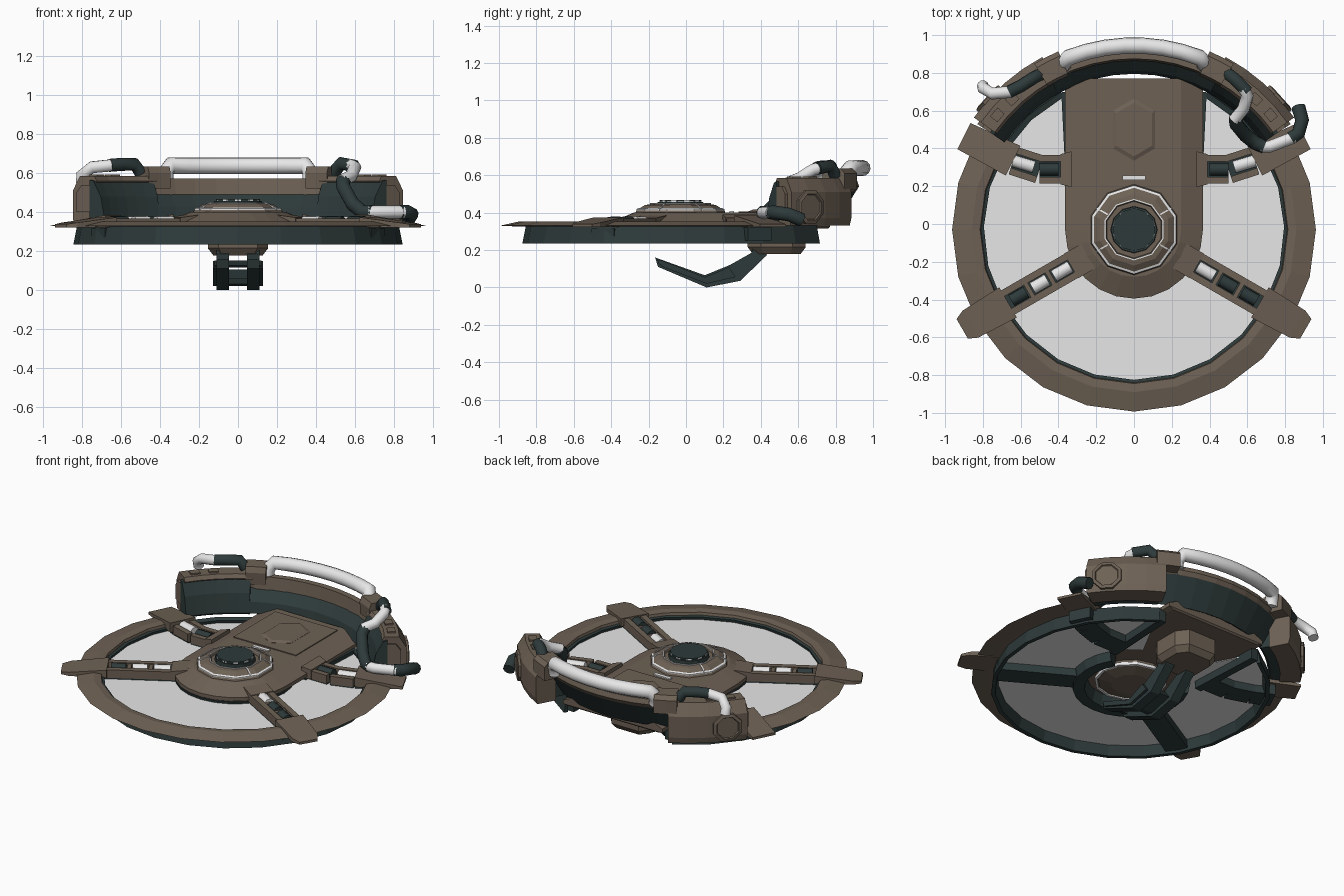
import bpy, bmesh, math
from mathutils import Vector, Quaternion

if "Cube" in bpy.data.objects:
    bpy.data.objects.remove(bpy.data.objects["Cube"])

CY = -0.03  # y of the disc centre


def mat(name, r, g, b, a=1.0):
    m = bpy.data.materials.new(name)
    m.diffuse_color = (r, g, b, a)
    m.use_nodes = True
    m.node_tree.nodes["Principled BSDF"].inputs["Base Color"].default_value = m.diffuse_color
    return m


BROWN = mat("brown metal", 0.155, 0.120, 0.090)
DARK = mat("dark green metal", 0.027, 0.042, 0.042)
WHITE = mat("white pipe", 0.82, 0.82, 0.82)
GLASS = mat("grey glass", 0.82, 0.82, 0.82, 0.8)


def loft(name, loops, m, caps=True, smooth=False):
    """Skin a row of closed point loops."""
    bm = bmesh.new()
    rows = [[bm.verts.new(p) for p in lp] for lp in loops]
    n = len(rows[0])
    for a, b in zip(rows, rows[1:]):
        for i in range(n):
            j = (i + 1) % n
            bm.faces.new((a[i], a[j], b[j], b[i]))
    if caps:
        bm.faces.new(rows[0])
        bm.faces.new(rows[-1])
    bmesh.ops.recalc_face_normals(bm, faces=bm.faces)
    me = bpy.data.meshes.new(name)
    bm.to_mesh(me)
    bm.free()
    me.materials.append(m)
    ob = bpy.data.objects.new(name, me)
    bpy.context.collection.objects.link(ob)
    if smooth:
        bpy.ops.object.select_all(action='DESELECT')
        ob.select_set(True)
        bpy.context.view_layer.objects.active = ob
        bpy.ops.object.shade_smooth_by_angle(angle=math.radians(50))
    return ob


def pol(r, deg, z):
    a = math.radians(deg)
    return (r * math.cos(a), CY + r * math.sin(a), z)


def arc(name, section, a0, a1, n, m):
    """Sweep an (r, z) section around the disc centre."""
    return loft(name, [[pol(r, a0 + (a1 - a0) * i / n, z) for r, z in section]
                       for i in range(n + 1)], m)


def stack(name, rz, sides, m, turn=0):
    return loft(name, [[pol(r, turn + 360 * i / sides, z) for i in range(sides)]
                       for r, z in rz], m)


def prism(name, pts, z0, z1, m):
    return loft(name, [[(x, y, z) for x, y in pts] for z in (z0, z1)], m)


def beam(name, p, q, w0, w1, low, top0, top1, m, off=0.0):
    """Bar from p to q in plan, with its own width and top height at each end."""
    p, q = Vector(p), Vector(q)
    d = (q - p).normalized()
    s = Vector((-d.y, d.x))
    loops = []
    for c, w, t in ((p, w0, top0), (q, w1, top1)):
        a, b = c + s * (off + w / 2), c + s * (off - w / 2)
        loops.append([(a.x, a.y, low), (b.x, b.y, low), (b.x, b.y, t), (a.x, a.y, t)])
    return loft(name, loops, m)


def tube(name, pts, r, m, sides=10):
    pts = [Vector(p) for p in pts]
    loops, prev, q = [], Vector((0, 0, 1)), Quaternion()
    for i, p in enumerate(pts):
        t = (pts[min(i + 1, len(pts) - 1)] - pts[max(i - 1, 0)]).normalized()
        q = prev.rotation_difference(t) @ q
        prev = t
        loops.append([p + q @ Vector((r * math.cos(k * math.tau / sides),
                                      r * math.sin(k * math.tau / sides), 0))
                      for k in range(sides)])
    return loft(name, loops, m, smooth=True)


# Outer ring, skirt and glass floor
arc("outer_ring", [(.963, .33), (.86, .353), (.815, .347), (.81, .328), (.86, .325)], 150, 390, 16, BROWN)
arc("ring_skirt", [(.825, .335), (.845, .235), (.82, .235), (.795, .325)], 118, 422, 20, DARK)
arc("glass_floor", [(.36, .300), (.82, .300), (.82, .306), (.36, .306)], 118, 422, 20, GLASS)


# Central deck
def stadium(r, yend, z):
    pts = [pol(r, 180 + 15 * i, z) for i in range(13)]
    return pts + [(r, yend, z), (-r, yend, z)]


loft("deck", [stadium(.33, .76, .315), stadium(.365, .77, .325), stadium(.365, .77, .35),
              stadium(.25, .77, .40)], BROWN)
prism("deck_panel", [(-.23, .28), (.23, .28), (.23, .72), (-.23, .72)], .395, .406, BROWN)


def hexagon(k, z):
    return [(x * k, .50 + y * k, z) for x, y in ((0, .165), (.11, .10), (.11, -.10),
                                                 (0, -.165), (-.11, -.10), (-.11, .10))]


loft("panel_hexagon", [hexagon(1, .40), hexagon(1, .407), hexagon(.86, .416)], BROWN)
prism("deck_light", [(-.06, .232), (.06, .232), (.06, .257), (-.06, .257)], .39, .408, WHITE)

# Hub on the deck
stack("hub", [(.245, .39), (.235, .412), (.19, .44), (.155, .446), (.15, .43)], 10, BROWN, 18)
stack("hub_cap", [(.125, .42), (.122, .456)], 12, DARK)
for i in range(10):
    a = 18 + 36 * i
    beam("hub_tick", pol(.098, a, 0)[:2], pol(.112, a, 0)[:2], .03, .03, .45, .466, .466, WHITE)
stack("hub_disc", [(.113, .458), (.113, .468)], 12, DARK)
arc("hub_outer_light", [(.222, .41), (.235, .41), (.235, .419), (.222, .424)], 18, 378, 10, WHITE)
arc("hub_inner_light", [(.155, .44), (.163, .44), (.163, .45), (.155, .45)], 18, 378, 10, WHITE)
for a in (30, 150, 210, 330):
    beam("hub_light_spoke", pol(.16, a, 0)[:2], pol(.23, a, 0)[:2], .008, .008, .41, .452, .422, WHITE)

# Underside of the deck
arc("under_hub_ring", [(.26, .32), (.28, .24), (.35, .24), (.365, .32)], 150, 390, 16, DARK)
stack("under_hub_dome", [(.22, .32), (.20, .285), (.12, .265)], 12, BROWN)
arc("under_hub_light", [(.205, .28), (.22, .28), (.22, .30), (.205, .30)], 0, 360, 12, WHITE)
for s in (-1, 1):
    beam("under_deck_rail", (s * .335, .20), (s * .36, .70), .05, .05, .25, .33, .33, DARK)

# Spokes with pipes lying in their slots
for s, side in ((-1, "left"), (1, "right")):
    def sp(r):  # point on the front spoke
        x, y, _ = pol(r, -30, 0)
        return (s * x, y)
    n = side + "_front_spoke"
    beam(n + "_end", sp(.77), sp(1.0), .185, .165, .322, .374, .346, BROWN)
    beam(n + "_tip", sp(1.0), sp(1.05), .165, .12, .322, .346, .338, BROWN)
    beam(n + "_root", sp(.28), sp(.385), .15, .15, .315, .385, .372, BROWN)
    for o in (-.055, .055):
        beam(n + "_rail", sp(.36), sp(.79), .036, .036, .315, .368, .368, BROWN, o)
    beam(n + "_floor", sp(.34), sp(.83), .14, .14, .25, .315, .315, DARK)
    beam(n + "_slot_floor", sp(.36), sp(.78), .08, .08, .31, .33, .33, DARK)
    for r0, r1, c in ((.39, .49, WHITE), (.53, .62, WHITE if s < 0 else DARK), (.66, .75, DARK)):
        tube(n + "_pipe", [(*sp(r0), .346), (*sp(r1), .346)], .034, c, 8)
    for r in (.51, .64):
        beam(n + "_clip", sp(r - .012), sp(r + .012), .08, .08, .32, .362, .362, BROWN)

    n = side + "_rear_spoke"
    path = [(s * .34, .29), (s * .50, .29), (s * .64, .335), (s * .90, .465)]
    beam(n + "_end", path[2], path[3], .175, .155, .322, .385, .338, BROWN)
    beam(n + "_root", (s * .33, .29), (s * .39, .29), .19, .16, .315, .39, .375, BROWN)
    for p, q in zip(path, path[1:3]):
        for o in (-.058, .058):
            beam(n + "_rail", p, q, .036, .036, .315, .368, .368, BROWN, o)
        beam(n + "_floor", p, q, .14, .14, .25, .32, .32, DARK)
        beam(n + "_slot_floor", p, q, .09, .09, .31, .33, .33, DARK)
    beam(n + "_under", path[2], (s * .76, .395), .14, .14, .25, .32, .32, DARK)
    tube(n + "_dark_pipe", [(s * .40, .29, .346), (s * .50, .29, .346)], .034, DARK, 8)
    tube(n + "_light_pipe", [(s * .53, .302, .346), (s * .64, .335, .346)], .034, WHITE, 8)

# Curved back wall: sloping dark lining, side housings, centre band and end blocks
arc("wall_centre_lining", [(.825, .36), (.84, .352), (.945, .525), (.94, .55), (.90, .495), (.84, .43)], 60, 120, 8, DARK)
arc("wall_centre_band", [(.895, .485), (.94, .515), (.955, .54), (.945, .572), (.905, .572)], 62, 118, 8, BROWN)
for s, side in ((0, "right"), (1, "left")):
    def am(a):  # mirror an angle to the left side
        return 180 - a if s else a
    x = -1 if s else 1
    arc(side + "_wall_lining", [(.825, .36), (.84, .345), (.92, .345), (.92, .565), (.895, .56), (.85, .48)],
        am(34), am(61), 6, DARK)
    arc(side + "_housing", [(.90, .33), (1.025, .33), (1.035, .37), (1.035, .51), (.99, .585),
                            (.90, .585), (.885, .56), (.90, .54)], am(35), am(62), 4, BROWN)
    arc(side + "_wall_block", [(.89, .52), (1.025, .52), (1.025, .61), (1.00, .635), (.90, .635), (.885, .60)],
        am(59), am(67), 2, BROWN)
    # octagon boss and small square bosses on the outside of the housing
    a = math.radians(42)
    out, along = Vector((x * math.cos(a), math.sin(a), 0)), Vector((-x * math.sin(a), math.cos(a), 0))
    c = Vector((0, CY, .43))
    loft(side + "_octagon_boss",
         [[c + out * d + along * (r * math.cos(k * math.pi / 4 + .3927)) + Vector((0, 0, r * math.sin(k * math.pi / 4 + .3927)))
           for k in range(8)] for d, r in ((1.00, .095), (1.045, .095), (1.05, .075), (1.042, .07))], BROWN)
    for b in (40, 47):
        arc(side + "_top_boss", [(.92, .57), (.97, .57), (.97, .594), (.92, .594)], am(b - 1.8), am(b + 1.8), 1, BROWN)
    arc(side + "_housing_front_plate", [(.92, .40), (1.0, .40), (1.0, .50), (.97, .54), (.92, .54)],
        am(34), am(35.5), 1, BROWN)

# Large white pipe along the top of the back wall
top = [pol(.975, a, .638) for a in range(111, 68, -6)]
tube("back_pipe", [pol(.95, 113, .55), pol(.955, 113, .60)] + top + [pol(.955, 67, .60), pol(.95, 67, .55)], .043, WHITE, 12)

# Small pipes: left one, then the long chain on the right
tube("left_pipe_light", [(-.80, .73, .55), (-.80, .72, .59), (-.75, .69, .63), (-.65, .70, .64)], .032, WHITE)
tube("left_pipe_dark", [(-.66, .70, .64), (-.60, .73, .645), (-.53, .775, .645), (-.50, .79, .60)], .034, DARK)
tube("right_pipe_top", [(.49, .80, .60), (.53, .77, .65), (.60, .70, .635)], .034, DARK)
tube("right_pipe_light", [(.58, .72, .64), (.60, .68, .63), (.58, .61, .585), (.53, .55, .56)], .033, WHITE)
tube("right_pipe_dark", [(.54, .57, .565), (.54, .53, .53), (.59, .47, .44), (.64, .43, .40), (.69, .41, .40)], .037, DARK)
tube("right_pipe_lower", [(.67, .41, .40), (.72, .41, .40), (.85, .46, .40)], .033, WHITE)
tube("right_pipe_tail", [(.83, .455, .40), (.87, .48, .40), (.89, .55, .39), (.87, .62, .36)], .037, DARK)

# Mounting block and hook below the deck
oct_pts = [(-.10, .33), (.10, .33), (.155, .40), (.155, .57), (.10, .64), (-.10, .64), (-.155, .57), (-.155, .40)]
loft("hook_mount", [[(px * k, .485 + (py - .485) * k, z) for px, py in oct_pts]
                    for k, z in ((1, .33), (1, .215), (.82, .178))], BROWN)
hook = [((-.165, .16), (-.15, .11)), ((.10, .065), (.11, 0)), ((.235, .12), (.29, .035)),
        ((.35, .185), (.43, .17)), ((.37, .25), (.46, .25))]


def hook_bar(name, x0, x1, pairs):
    loft(name, [[(x0, *t), (x1, *t), (x1, *b), (x0, *b)] for t, b in pairs], DARK)


for s, side in ((-1, "left"), (1, "right")):
    hook_bar(side + "_hook_rail", s * .045, s * .11, hook)
    hook_bar(side + "_hook_pad", s * .11, s * .128, [((-.14, .148), (-.13, .112)), ((.10, .055), (.11, .02)),
                                                     ((.23, .108), (.265, .055))])
hook_bar("hook_tip_bar", -.12, .12, [((-.155, .152), (-.145, .125)), ((-.125, .138), (-.115, .115))])
hook_bar("hook_web", -.05, .05, [((.06, .06), (.07, .03)), ((.11, .055), (.115, .02)), ((.245, .105), (.275, .06))])
